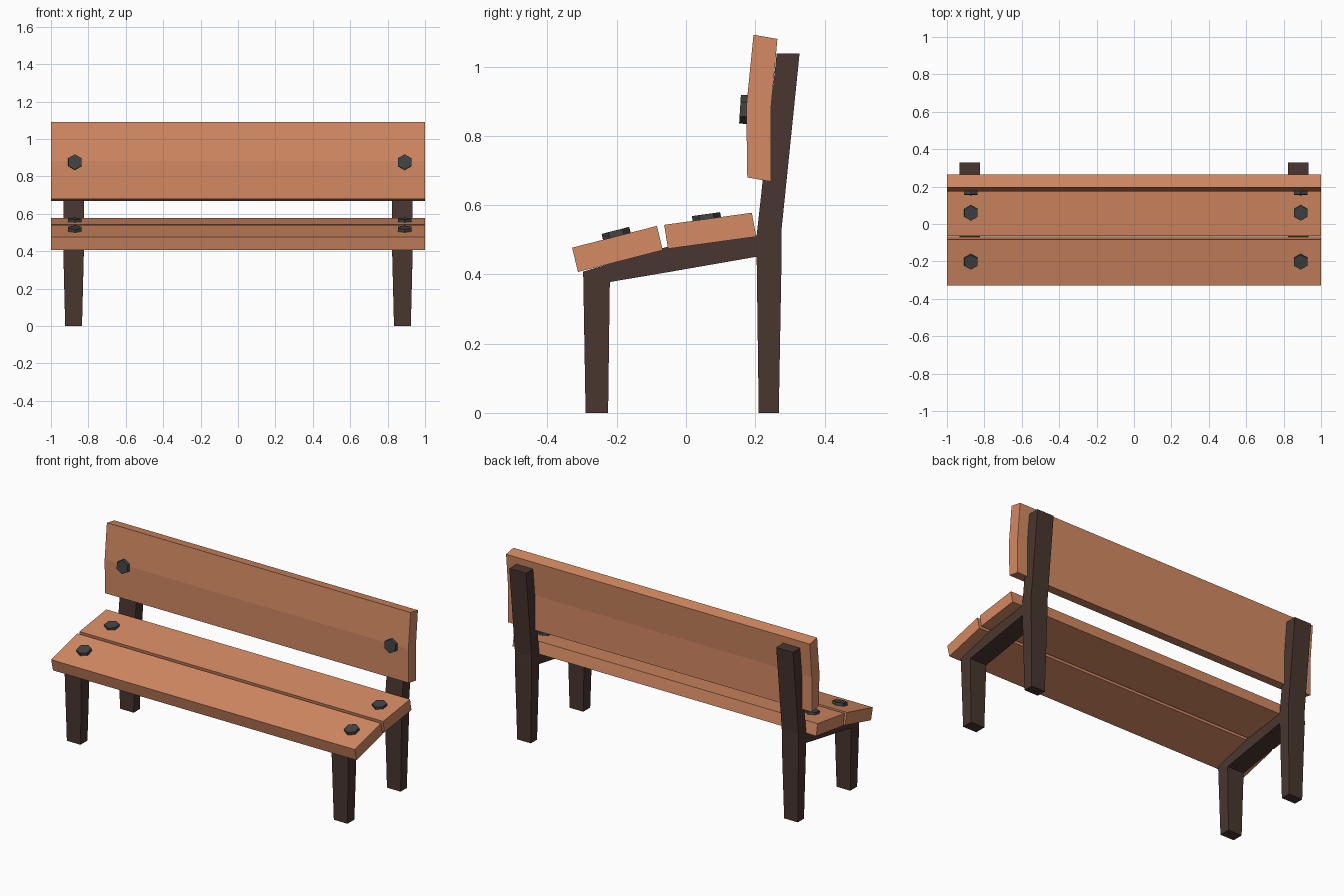
import bpy, bmesh, math
from mathutils import Matrix, Vector

if "Cube" in bpy.data.objects:
    bpy.data.objects.remove(bpy.data.objects["Cube"])


def material(name, color):
    m = bpy.data.materials.new(name)
    m.diffuse_color = (*color, 1)
    m.use_nodes = True
    m.node_tree.nodes["Principled BSDF"].inputs["Base Color"].default_value = m.diffuse_color
    return m


WOOD = material("warm wood", (0.66, 0.255, 0.125))
DARK = material("dark brown frame", (0.066, 0.037, 0.029))
STEEL = material("dark grey bolt", (0.054, 0.057, 0.058))


def finish(bm, name, mat):
    bmesh.ops.recalc_face_normals(bm, faces=bm.faces)
    me = bpy.data.meshes.new(name)
    bm.to_mesh(me)
    bm.free()
    me.materials.append(mat)
    ob = bpy.data.objects.new(name, me)
    bpy.context.collection.objects.link(ob)
    return ob


def extrude_profile(name, mat, pts, cells, cx, half_width):
    """Extrude joined quads of a (y, z) profile along x; half_width depends on z."""
    bm = bmesh.new()
    sides = [[bm.verts.new((cx + s * half_width(z), y, z)) for y, z in pts]
             for s in (-1, 1)]
    edges = [(c[i], c[(i + 1) % len(c)]) for c in cells for i in range(len(c))]
    for c in cells:
        for side in sides:
            bm.faces.new([side[i] for i in c])
    for a, b in edges:
        if (b, a) not in edges:  # outline edges only
            bm.faces.new((sides[0][a], sides[0][b], sides[1][b], sides[1][a]))
    return finish(bm, name, mat)


# Planks, full length
def plank(name, pts, cells):
    extrude_profile(name, WOOD, pts, cells, 0, lambda z: 1.0)


plank("seat_front_plank",
      [(-0.312, 0.407), (-0.067, 0.47), (-0.084, 0.54), (-0.329, 0.477)],
      [(0, 1, 2, 3)])
plank("seat_rear_plank",
      [(-0.052, 0.474), (0.203, 0.509), (0.19, 0.578), (-0.063, 0.543)],
      [(0, 1, 2, 3)])
plank("backrest_plank",
      [(0.177, 0.68), (0.245, 0.668), (0.245, 0.875),
       (0.264, 1.08), (0.195, 1.092), (0.174, 0.882)],
      [(0, 1, 2, 5), (5, 2, 3, 4)])

# Side frames: front leg, beam and rear post in one piece
FRAME = [(-0.29, 0), (-0.225, 0), (-0.22, 0.378), (-0.297, 0.408),
         (-0.06, 0.405), (-0.06, 0.478), (0.204, 0.451), (0.204, 0.512),
         (0.21, 0), (0.268, 0), (0.276, 0.451), (0.276, 0.53),
         (0.328, 1.038), (0.262, 1.038)]
CELLS = [(0, 1, 2, 3), (3, 2, 4, 5), (5, 4, 6, 7),
         (8, 9, 10, 6), (6, 10, 11, 7), (7, 11, 12, 13)]
for side, x in (("left", -0.879), ("right", 0.879)):
    extrude_profile("side_frame_" + side, DARK, FRAME, CELLS, x,
                    lambda z: 0.045 + 0.01 * min(z / 0.4, 1))


# Hexagonal bolt heads, points along the plank's slope
def bolt(name, x, y, z, tilt):
    bm = bmesh.new()
    bmesh.ops.create_cone(bm, cap_ends=True, segments=6, radius1=0.042,
                          radius2=0.041, depth=0.03)
    top = max(bm.faces, key=lambda f: f.calc_center_median().z)
    if not any(abs(v.co.x) < 1e-4 for v in top.verts):
        bm.transform(Matrix.Rotation(math.radians(30), 4, 'Z'))
    bm.transform(Matrix.Translation((x, y, z)) @
                 Matrix.Rotation(math.radians(tilt), 4, 'X') @
                 Matrix.Translation((0, 0, -0.015)))
    finish(bm, name, STEEL)


for side, x in (("left", -0.872), ("right", 0.891)):
    bolt("seat_front_bolt_" + side, x, -0.204, 0.527, 14.4)
    bolt("seat_rear_bolt_" + side, x, 0.058, 0.574, 7.9)
    bolt("backrest_bolt_" + side, x, 0.156, 0.877, 86.5)
